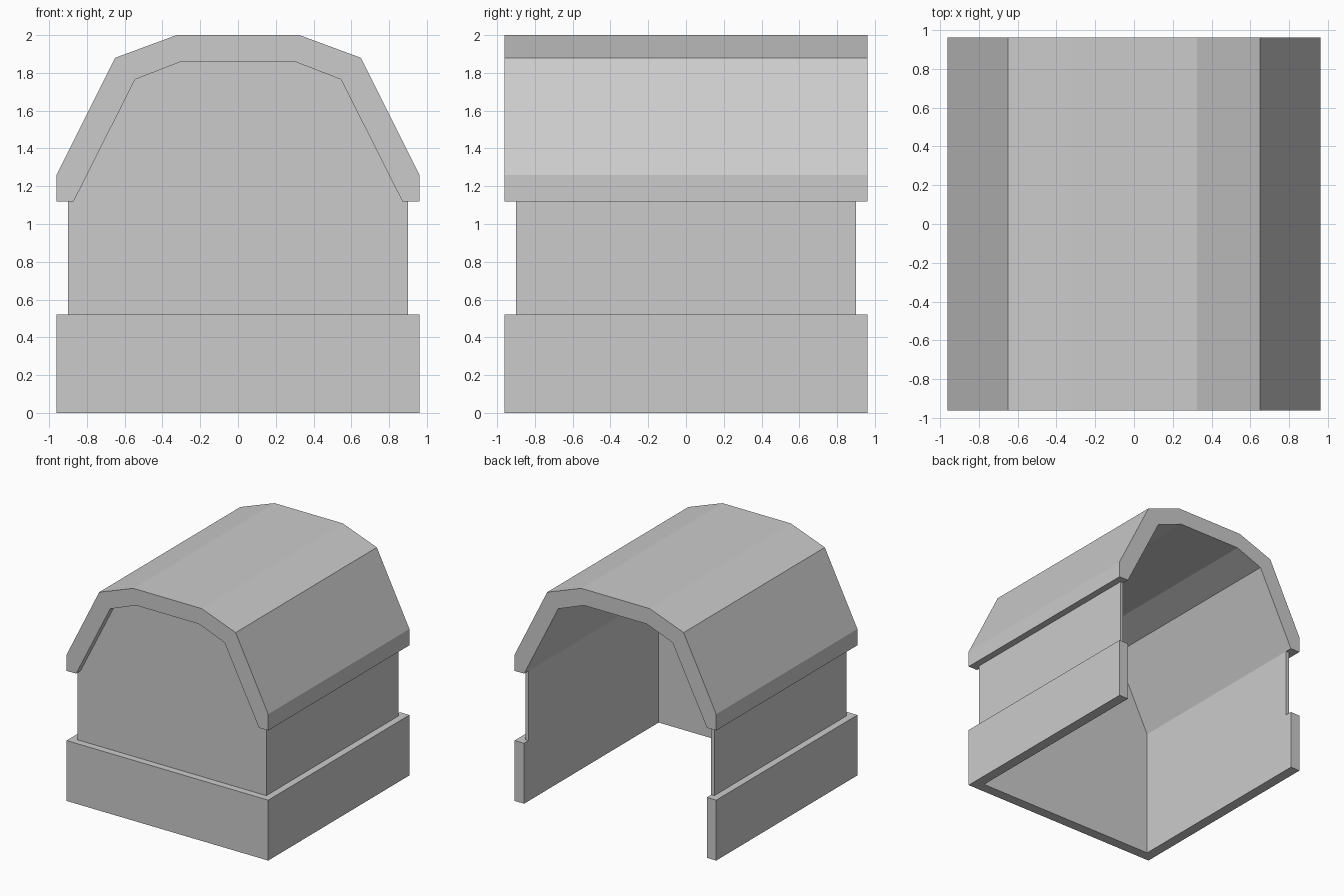
import bpy, bmesh
from mathutils import Vector

if "Cube" in bpy.data.objects:
    bpy.data.objects.remove(bpy.data.objects["Cube"])


def prism(name, points, to_3d, start, end):
    """Extrude a closed 2D outline from start to end."""
    bm = bmesh.new()
    face = bm.faces.new([bm.verts.new(to_3d(a, b, start)) for a, b in points])
    ext = bmesh.ops.extrude_face_region(bm, geom=[face])
    verts = [g for g in ext["geom"] if isinstance(g, bmesh.types.BMVert)]
    bmesh.ops.translate(bm, verts=verts,
                        vec=Vector(to_3d(0, 0, end)) - Vector(to_3d(0, 0, start)))
    bmesh.ops.recalc_face_normals(bm, faces=bm.faces)
    mesh = bpy.data.meshes.new(name)
    bm.to_mesh(mesh)
    bm.free()
    obj = bpy.data.objects.new(name, mesh)
    bpy.context.collection.objects.link(obj)
    return obj


def plan(x, y, z):
    return (x, y, z)


def elevation(x, z, y):
    return (x, y, z)


def mirrored(half):
    """Complete a right-hand half outline, running right to left."""
    return half + [(-x, z) for x, z in reversed(half)]


INNER = 0.87      # inside face shared by walls, plinth and roof edge
WALL = 0.90       # outside face of walls
EDGE = 0.96       # outside face of plinth and roof
PLINTH_TOP, EAVES = 0.52, 1.12

roof_outer = mirrored([(EDGE, EAVES), (EDGE, 1.26), (0.65, 1.88), (0.325, 2.0)])
roof_inner = mirrored([(INNER, EAVES), (0.545, 1.765), (0.30, 1.86)])

# Plinth: U-shaped in plan, open at the back
u_plan = mirrored([(EDGE, EDGE), (EDGE, -EDGE)]) + \
    [(-INNER, EDGE), (-INNER, -INNER), (INNER, -INNER), (INNER, EDGE)]
prism("plinth", u_plan, plan, 0, PLINTH_TOP)

# Front wall, rising into the gable under the roof
prism("front_wall", [(WALL, PLINTH_TOP), (WALL, EAVES)] + roof_inner +
      [(-WALL, EAVES), (-WALL, PLINTH_TOP)], elevation, -WALL, -INNER)

# Side walls
for side, name in ((1, "right_wall"), (-1, "left_wall")):
    a, b = side * INNER, side * WALL
    prism(name, [(a, -INNER), (b, -INNER), (b, WALL), (a, WALL)],
          plan, PLINTH_TOP, EAVES)

# Gambrel roof shell
prism("roof", roof_outer + roof_inner[::-1], elevation, -EDGE, EDGE)
